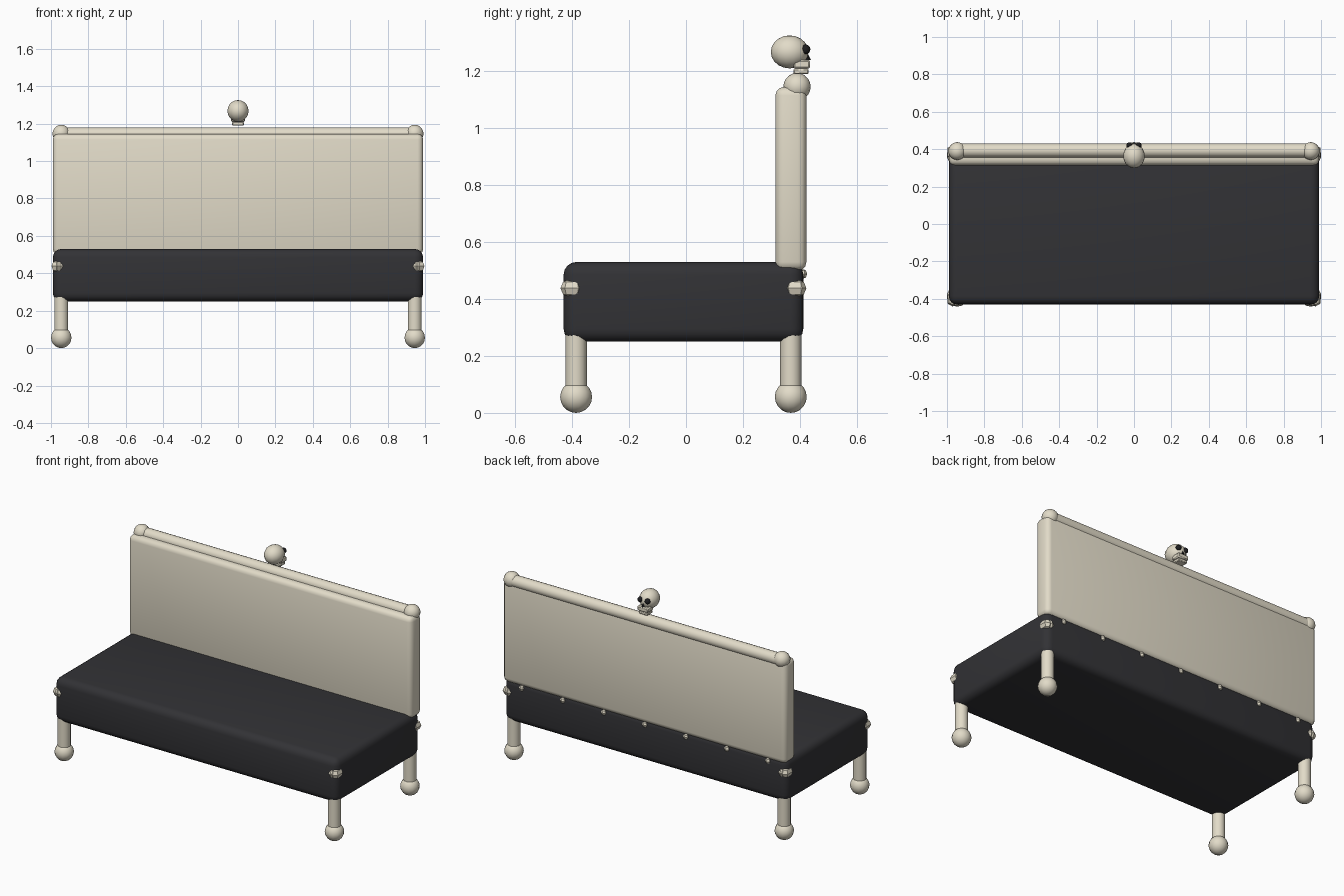
import bpy
from math import radians, pi

if "Cube" in bpy.data.objects:
    bpy.data.objects.remove(bpy.data.objects["Cube"])

CY = -0.009  # seat centre in y


def mat(name, c):
    m = bpy.data.materials.new(name)
    m.diffuse_color = (*c, 1)
    m.use_nodes = True
    m.node_tree.nodes["Principled BSDF"].inputs["Base Color"].default_value = m.diffuse_color
    return m


bone = mat("bone", (0.76, 0.71, 0.58))
dark = mat("dark_leather", (0.032, 0.032, 0.036))
black = mat("black", (0.012, 0.012, 0.014))


def finish(name, m, smooth=True):
    o = bpy.context.object
    o.name = name
    o.data.materials.append(m)
    if smooth:
        bpy.ops.object.shade_smooth_by_angle(angle=radians(40))
    return o


def box(name, lo, hi, m, bevel, segs=3):
    loc = [(a + b) / 2 for a, b in zip(lo, hi)]
    bpy.ops.mesh.primitive_cube_add(size=1, location=loc)
    o = bpy.context.object
    o.scale = [b - a for a, b in zip(lo, hi)]
    bpy.ops.object.transform_apply(location=False, rotation=False, scale=True)
    b = o.modifiers.new("bevel", 'BEVEL')
    b.width, b.segments = bevel, segs
    bpy.ops.object.modifier_apply(modifier="bevel")
    return finish(name, m)


def ball(name, loc, r, m, scale=(1, 1, 1), seg=14, rings=10, smooth=True):
    bpy.ops.mesh.primitive_uv_sphere_add(segments=seg, ring_count=rings, radius=r, location=loc)
    bpy.context.object.scale = scale
    return finish(name, m, smooth)


def rod(name, loc, r, length, m, rot=(0, 0, 0)):
    bpy.ops.mesh.primitive_cylinder_add(vertices=14, radius=r, depth=length, location=loc, rotation=rot)
    return finish(name, m)


# Seat and backrest
box("seat", (-0.99, -0.43, 0.25), (0.99, 0.412, 0.53), dark, 0.045, 4)
box("backrest", (-0.99, 0.314, 0.50), (0.99, 0.423, 1.145), bone, 0.03)

# Top rail with end knobs
rod("top_rail", (0, 0.393, 1.143), 0.037, 1.89, bone, (0, pi / 2, 0))
for sx in (-1, 1):
    ball("rail_knob", (sx * 0.945, 0.39, 1.146), 0.048, bone)

# Legs, feet and corner knuckles
for sx in (-1, 1):
    for sy in (-1, 1):
        x, y = sx * 0.945, CY + sy * 0.377
        rod("leg", (x, y, 0.20), 0.0375, 0.24, bone)
        ball("foot", (x, y, 0.056), 0.056, bone)
        for kx, ky in ((0.97, 0.401), (0.953, 0.401), (0.97, 0.384)):
            ball("corner_knuckle", (sx * kx, CY + sy * ky, 0.438), 0.031, bone,
                 seg=6, rings=4, smooth=False)

# Row of studs under the back edge
for i in range(-3, 4):
    ball("back_stud", (i * 0.287, 0.408, 0.488), 0.018, bone, seg=6, rings=4, smooth=False)

# Skull ornament facing backwards
ball("skull", (0, 0.364, 1.268), 0.058, bone, (1, 1.14, 1))
box("upper_jaw", (-0.037, 0.377, 1.209), (0.037, 0.436, 1.240), bone, 0.006, 1)
box("lower_jaw", (-0.031, 0.377, 1.190), (0.031, 0.431, 1.209), bone, 0.004, 1)
for sx in (-1, 1):
    ball("eye_socket", (sx * 0.025, 0.420, 1.277), 0.017, black, seg=10, rings=8)
bpy.ops.mesh.primitive_cone_add(vertices=4, radius1=0.011, depth=0.022, location=(0, 0.428, 1.251))
finish("nose_hole", black, False)
